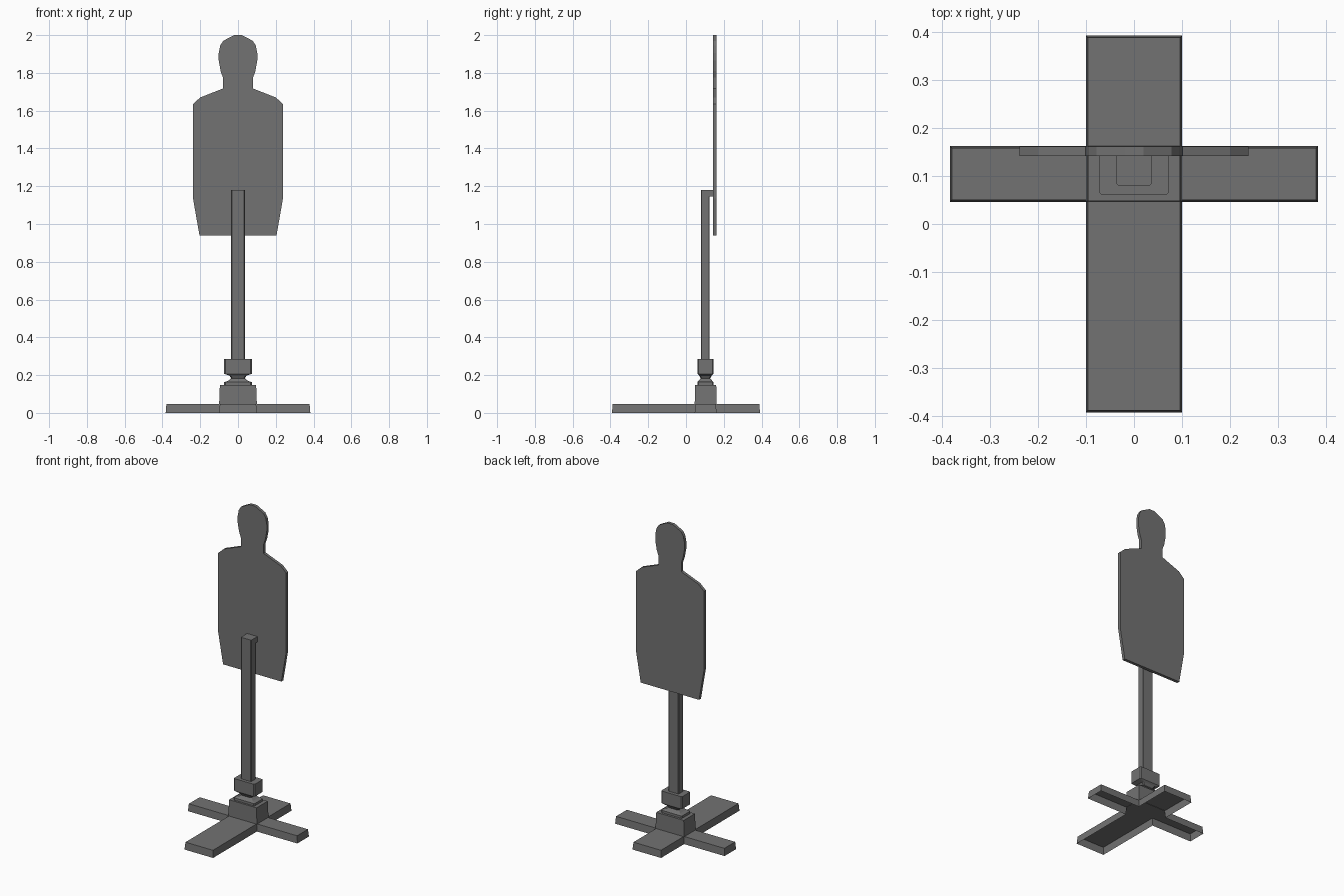
import bpy
import bmesh

cube = bpy.data.objects.get("Cube")
if cube:
    bpy.data.objects.remove(cube, do_unlink=True)

steel = bpy.data.materials.new("dark grey")
steel.use_nodes = True
grey = (0.17, 0.17, 0.17, 1)
steel.diffuse_color = grey
steel.node_tree.nodes["Principled BSDF"].inputs["Base Color"].default_value = grey

MID_Y = 0.103  # depth of the post axis


def finish(name, bm, bevel=0):
    bmesh.ops.recalc_face_normals(bm, faces=bm.faces)
    mesh = bpy.data.meshes.new(name)
    bm.to_mesh(mesh)
    bm.free()
    mesh.materials.append(steel)
    obj = bpy.data.objects.new(name, mesh)
    bpy.context.collection.objects.link(obj)
    if bevel:
        mod = obj.modifiers.new("Bevel", "BEVEL")
        mod.width = bevel
        mod.segments = 1
    return obj


def loft(name, rings, closed_bottom=True, bevel=0):
    """Skin a stack of equal-length point loops and cap the ends."""
    bm = bmesh.new()
    loops = [[bm.verts.new(p) for p in ring] for ring in rings]
    n = len(loops[0])
    for low, high in zip(loops, loops[1:]):
        for i in range(n):
            j = (i + 1) % n
            bm.faces.new((low[i], low[j], high[j], high[i]))
    bm.faces.new(loops[-1])
    if closed_bottom:
        bm.faces.new(loops[0][::-1])
    return finish(name, bm, bevel)


def rect(hx, y0, y1, z, cut=0):
    """Rectangle loop, optionally with clipped corners."""
    if not cut:
        return [(-hx, y0, z), (hx, y0, z), (hx, y1, z), (-hx, y1, z)]
    return [(-hx + cut, y0, z), (hx - cut, y0, z), (hx, y0 + cut, z), (hx, y1 - cut, z),
            (hx - cut, y1, z), (-hx + cut, y1, z), (-hx, y1 - cut, z), (-hx, y0 + cut, z)]


# Cross-shaped foot: a tapered shell, open underneath
def cross(z, t):
    wide, arm, end = 0.1 - t, 0.383 - t, 0.392 - t
    back, front = 0.162 - t, 0.046 + t
    half = [(wide, -end), (wide, front), (arm, front), (arm, back), (wide, back), (wide, end)]
    return [(x, y, z) for x, y in half] + [(-x, y, z) for x, y in reversed(half)]


loft("cross_foot", [cross(0, 0), cross(0.046, 0.004)], closed_bottom=False)

# Hub block over the crossing
loft("hub_block", [rect(0.1, 0.046, 0.162, 0.044), rect(0.096, 0.048, 0.16, 0.148)])

# Stepped coupling: flange, narrow neck and socket block
profile = [(0.073, 0.043, 0.146), (0.073, 0.043, 0.163), (0.052, 0.036, 0.170),
           (0.036, 0.025, 0.183), (0.046, 0.034, 0.198), (0.073, 0.043, 0.207),
           (0.073, 0.043, 0.285)]
loft("coupling", [rect(hx, MID_Y - hy, MID_Y + hy, z, 0.006) for hx, hy, z in profile])

# Post and the tab that holds the plate
loft("post", [rect(0.036, 0.08, 0.125, z, 0.003) for z in (0.284, 1.18)])
loft("plate_tab", [rect(0.036, 0.122, 0.144, z) for z in (1.145, 1.18)])

# Flat torso-and-head plate, mirrored from its half outline
half = [(0.204, 0.94), (0.238, 1.135), (0.238, 1.635), (0.2, 1.67), (0.08, 1.717),
        (0.08, 1.775), (0.092, 1.81), (0.102, 1.865), (0.102, 1.905),
        (0.094, 1.945), (0.078, 1.97), (0.02, 2.0)]
outline = half + [(-x, z) for x, z in reversed(half)]
loft("silhouette_plate", [[(x, y, z) for x, z in outline] for y in (0.142, 0.161)])
